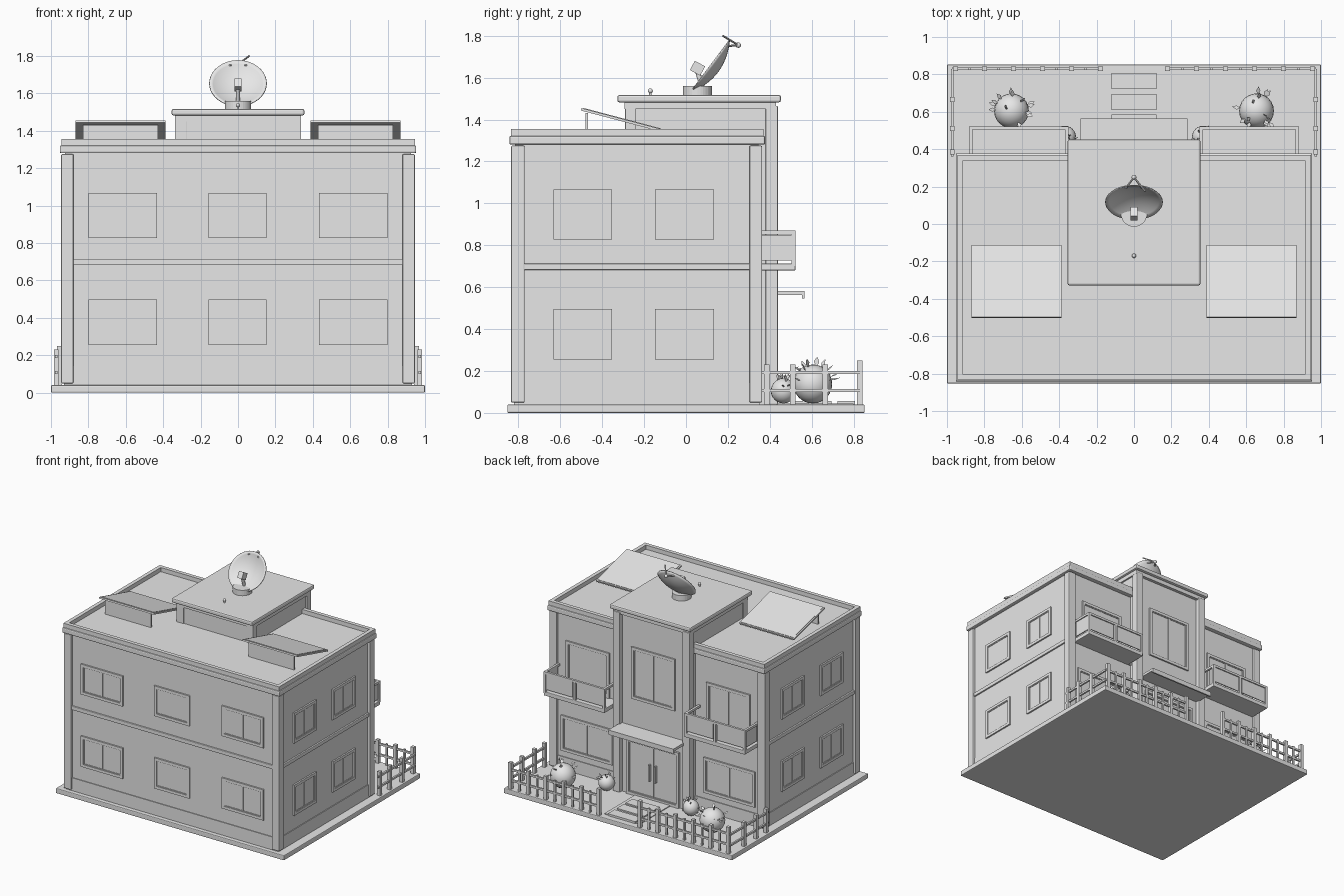
import bpy, bmesh, math, random
from math import pi, sin, cos
from mathutils import Matrix, Vector

random.seed(4)
cube = bpy.data.objects.get("Cube")
if cube:
    bpy.data.objects.remove(cube, do_unlink=True)

grey = bpy.data.materials.new("plain grey")
grey.use_nodes = True
grey.diffuse_color = (0.8, 0.8, 0.8, 1)
grey.node_tree.nodes["Principled BSDF"].inputs["Base Color"].default_value = (0.8, 0.8, 0.8, 1)


def finish(name, bm, bevel=0, smooth=False):
    mesh = bpy.data.meshes.new(name)
    bm.to_mesh(mesh)
    bm.free()
    mesh.materials.append(grey)
    obj = bpy.data.objects.new(name, mesh)
    bpy.context.collection.objects.link(obj)
    if bevel:
        mod = obj.modifiers.new("Bevel", "BEVEL")
        mod.width, mod.segments = bevel, 2
    if smooth:
        for poly in mesh.polygons:
            poly.use_smooth = True
    return obj


def boxes(name, parts, matrix=Matrix(), bevel=0):
    """Join boxes given as (x range, y range, z range)."""
    bm = bmesh.new()
    for ranges in parts:
        mid = Vector([(a + b) / 2 for a, b in ranges])
        size = [abs(b - a) for a, b in ranges]
        bmesh.ops.create_cube(bm, size=1, matrix=matrix @ Matrix.Translation(mid) @ Matrix.Diagonal((*size, 1)))
    return finish(name, bm, bevel)


def both(x, y, z):
    """The same box on both sides of the middle."""
    return [(x, y, z), ((-x[1], -x[0]), y, z)]


def cylinder(name, start, end, r, sides=12):
    start, end = Vector(start), Vector(end)
    axis = end - start
    bm = bmesh.new()
    m = Matrix.Translation((start + end) / 2) @ axis.to_track_quat("Z", "Y").to_matrix().to_4x4()
    bmesh.ops.create_cone(bm, cap_ends=True, segments=sides, radius1=r, radius2=r, depth=axis.length, matrix=m)
    return finish(name, bm)


def ball(name, pos, r, segs=24):
    bm = bmesh.new()
    bmesh.ops.create_uvsphere(bm, u_segments=segs, v_segments=segs // 2, radius=r, matrix=Matrix.Translation(pos))
    return finish(name, bm, smooth=True)


# House walls, on the base slab
WX, FRONT, BACK = 0.925, -0.815, 0.345
TOWER = 0.405
boxes("base", [((-1, 1), (-0.853, 0.853), (0, 0.04))], bevel=0.006)
boxes("walls", [((-WX, WX), (FRONT, BACK), (0.04, 1.3))])
e = 0.006
boxes("plinth", [((-WX - e, WX + e), (FRONT - e, BACK + e), (0.04, 0.142))])
corners = []
for y in ((-0.835, -0.77), (0.303, 0.363)):
    corners += both((0.88, 0.945), y, (0.05, 1.275))
boxes("corner_pillars", corners, bevel=0.005)
b = 0.012
boxes("floor_band", [((-WX - b, WX + b), (FRONT - b, BACK + b), (0.682, 0.712))], bevel=0.004)

# Roof edge and parapet
X0, Y0, Y1 = 0.953, -0.843, 0.378
boxes("cornice", [((-X0, X0), (Y0, Y1), (1.28, 1.322))], bevel=0.008)
t = 0.03
PX, PY0, PY1 = X0 - 0.008, Y0 + 0.008, Y1 - 0.008
Z = (1.31, 1.355)
boxes("parapet", both((PX - t, PX), (PY0, PY1), Z)
      + [((-PX, PX), (PY0, PY0 + t), Z), ((-PX, PX), (PY1 - t, PY1), Z)])

# Stair tower
boxes("stair_tower", [((-0.325, 0.325), (-0.285, TOWER), (0.04, 1.49))])
boxes("tower_pillars", both((0.275, 0.337), (0.38, 0.438), (0.04, 1.465))
      + both((0.275, 0.337), (-0.291, -0.24), (1.3, 1.465)), bevel=0.004)
boxes("tower_band", [((-0.338, 0.338), (-0.293, 0.43), (1.45, 1.49))])
boxes("tower_roof", [((-0.355, 0.355), (-0.328, 0.453), (1.482, 1.517))], bevel=0.01)


# Windows and doors, built facing the front and then turned
def window(name, turn, wall, u, z, panes=2, frame=0.022, out=0.012):
    m = Matrix.Rotation(turn, 4, "Z") @ Matrix.Translation((0, -wall, 0))
    (a, c), (lo, hi) = u, z
    y = (-out, 0.01)
    boxes(name + "_frame", [((a, a + frame), y, z), ((c - frame, c), y, z),
                            (u, y, (lo, lo + frame)), (u, y, (hi - frame, hi))], m)
    boxes(name + "_glass", [(u, (-0.003, 0.005), z)], m)
    a, c, lo, hi = a + frame, c - frame, lo + frame, hi - frame
    w, s = (c - a) / panes, 0.01
    bars = []
    for i in range(panes):
        p, q = a + i * w, a + (i + 1) * w
        y = (-out * 0.6, 0)
        bars += [((p, p + s / 2), y, (lo, hi)), ((q - s / 2, q), y, (lo, hi)),
                 ((p, q), y, (lo, lo + s / 2)), ((p, q), y, (hi - s / 2, hi))]
    boxes(name + "_sash", bars, m)


for floor, z in (("lower", (0.254, 0.497)), ("upper", (0.827, 1.067))):
    for place, u, n in (("right", (-0.8, -0.433), 2), ("middle", (-0.158, 0.152), 1), ("left", (0.433, 0.8), 2)):
        window(f"front_{floor}_{place}_window", 0, -FRONT, u, z, n)
    for i, (a, c) in enumerate(((-0.633, -0.352), (-0.148, 0.133))):
        window(f"left_{floor}_window_{i}", pi / 2, WX, (a, c), z)
        window(f"right_{floor}_window_{i}", -pi / 2, WX, (-c, -a), z)
for side, s in (("right", 1), ("left", -1)):
    window(f"back_{side}_window", pi, BACK, sorted((s * 0.4, s * 0.85)), (0.19, 0.47))
    window(f"{side}_balcony_door", pi, BACK, sorted((s * 0.425, s * 0.805)), (0.712, 1.07))
window("tower_window", pi, TOWER, (-0.19, 0.19), (0.8, 1.21))
window("front_door", pi, TOWER, (-0.23, 0.23), (0.04, 0.48), out=0.016)
boxes("door_handles", both((0.02, 0.032), (TOWER, TOWER + 0.025), (0.19, 0.32)))
boxes("door_canopy", [((-0.285, 0.285), (0.39, 0.565), (0.562, 0.582)),
                      ((-0.285, 0.285), (0.553, 0.565), (0.545, 0.57))])

# Balconies
IN, OUT, EDGE, TOP = 0.35, 0.882, 0.522, 0.87
MID = (IN + OUT) / 2
boxes("balcony_slabs", both((IN, OUT), (BACK, EDGE), (0.68, 0.712)), bevel=0.004)
rails, panels = [], []
r = 0.018
front = (EDGE - r, EDGE)
for x in (IN, MID - r / 2, OUT - r):
    rails += both((x, x + r), front, (0.7, TOP))
rails += both((IN, OUT), front, (TOP - r, TOP))
rails += both((OUT - r, OUT), (BACK, EDGE), (TOP - r, TOP))
rails += both((IN, IN + r), (BACK, EDGE), (TOP - r, TOP))
for x in ((IN + r, MID - r), (MID + r, OUT - r)):
    panels += both(x, (EDGE - 0.013, EDGE - 0.006), (0.728, 0.85))
panels += both((OUT - 0.013, OUT - 0.006), (BACK + r, EDGE - r), (0.728, 0.85))
boxes("balcony_rails", rails)
boxes("balcony_panels", panels)

# Garden path and fence
boxes("path", [((-0.155, 0.155), (0.4, 0.8), (0.03, 0.046))])
boxes("path_slabs", [((-0.12, 0.12), (y, y + 0.085), (0.03, 0.056)) for y in (0.5, 0.61, 0.722)])
posts, pickets = [], []
FX, FY, h, k = 0.972, 0.83, 0.013, 0.007
for i in range(6):
    x = 0.18 + i * 0.155
    tall = 0.25 if i in (0, 5) else 0.225
    posts += both((x - h, x + h), (FY - h, FY + h), (0.04, tall))
    if i < 5:
        x += 0.0775
        pickets += both((x - k, x + k), (FY - k, FY + k), (0.04, 0.21))
for y in (0.385, 0.51, 0.665):
    posts += both((FX - h, FX + h), (y - h, y + h), (0.04, 0.23))
for z in ((0.1, 0.115), (0.185, 0.2)):
    pickets += both((0.18, FX), (FY - k, FY + k), z)
    pickets += both((FX - k, FX + k), (0.36, FY), z)
boxes("fence_posts", posts)
boxes("fence_rails", pickets)


# Round bushes with pointed leaves
def bush(name, x, y, r, count):
    c = Vector((x, y, 0.045 + r))
    ball(name, c, r)
    bm = bmesh.new()
    for i in range(count):
        turn, lift = random.uniform(0, 2 * pi), random.uniform(0.1, 1.3)
        d = Vector((cos(turn) * cos(lift), sin(turn) * cos(lift), sin(lift)))
        side = d.cross(Vector((random.random(), 0.3, 1))).normalized() * r * 0.13
        p = c + d * r * 0.97
        corners = [p, p + d * r * 0.22 + side, p + d * r * 0.48, p + d * r * 0.22 - side]
        bm.faces.new([bm.verts.new(v) for v in corners])
    finish(name + "_leaves", bm)


for side, s in (("left", 1), ("right", -1)):
    bush(f"{side}_large_bush", s * 0.655, 0.605, 0.093, 16)
    bush(f"{side}_small_bush", s * 0.37, 0.465, 0.06, 12)

# Tilted roof panels
slope = math.atan2(-0.095, 0.36)
for side, s in (("left", 1), ("right", -1)):
    m = Matrix.Translation((s * 0.628, -0.308, 1.392)) @ Matrix.Rotation(slope, 4, "X")
    boxes(f"{side}_solar_panel", [((-0.24, 0.24), (-0.2, 0.2), (0, 0.012)),
                                  ((-0.23, 0.23), (-0.19, 0.19), (0.01, 0.015))], m)
boxes("panel_supports", both((0.428, 0.828), (-0.48, -0.468), (1.315, 1.432)))

# Satellite dish: a shallow bowl facing forward and up
cylinder("dish_base", (0, 0.055, 1.51), (0, 0.055, 1.56), 0.07, 32)
bm = bmesh.new()
R, DEPTH, RINGS = 0.153, 0.045, 8
profile = [bm.verts.new((R * i / RINGS, 0, DEPTH * ((i / RINGS) ** 2 - 1))) for i in range(RINGS + 1)]
edges = [bm.edges.new(pair) for pair in zip(profile, profile[1:])]
bmesh.ops.spin(bm, geom=profile + edges, cent=(0, 0, 0), axis=(0, 0, 1), angle=2 * pi, steps=40)
bmesh.ops.remove_doubles(bm, verts=bm.verts, dist=0.0005)
tilt = Matrix.Translation((0, 0.115, 1.655)) @ Matrix.Rotation(math.atan2(0.8, 0.6), 4, "X")
bm.transform(tilt)
dish = finish("dish", bm, smooth=True)
mod = dish.modifiers.new("Thickness", "SOLIDIFY")
mod.thickness, mod.offset = 0.006, 0
cylinder("dish_stem", (0, 0.08, 1.55), (0, 0.055, 1.63), 0.012)
m = Matrix.Translation((0, 0.055, 1.645)) @ Matrix.Rotation(-0.5, 4, "X")
boxes("dish_receiver", [((-0.02, 0.02), (-0.028, 0.028), (-0.025, 0.025))], m)
tip = (0, 0.25, 1.755)
for i, x in enumerate((-0.045, 0.045)):
    cylinder(f"dish_strut_{i}", (x, 0.19, 1.75), tip, 0.005, 8)
cylinder("dish_rod", (0.06, 0.175, 1.8), tip, 0.005, 8)
ball("dish_strut_tip", tip, 0.013, 12)

# Roof vent knob
cylinder("vent_stem", (0, -0.17, 1.51), (0, -0.17, 1.535), 0.006)
ball("vent_knob", (0, -0.17, 1.537), 0.012, 12)
